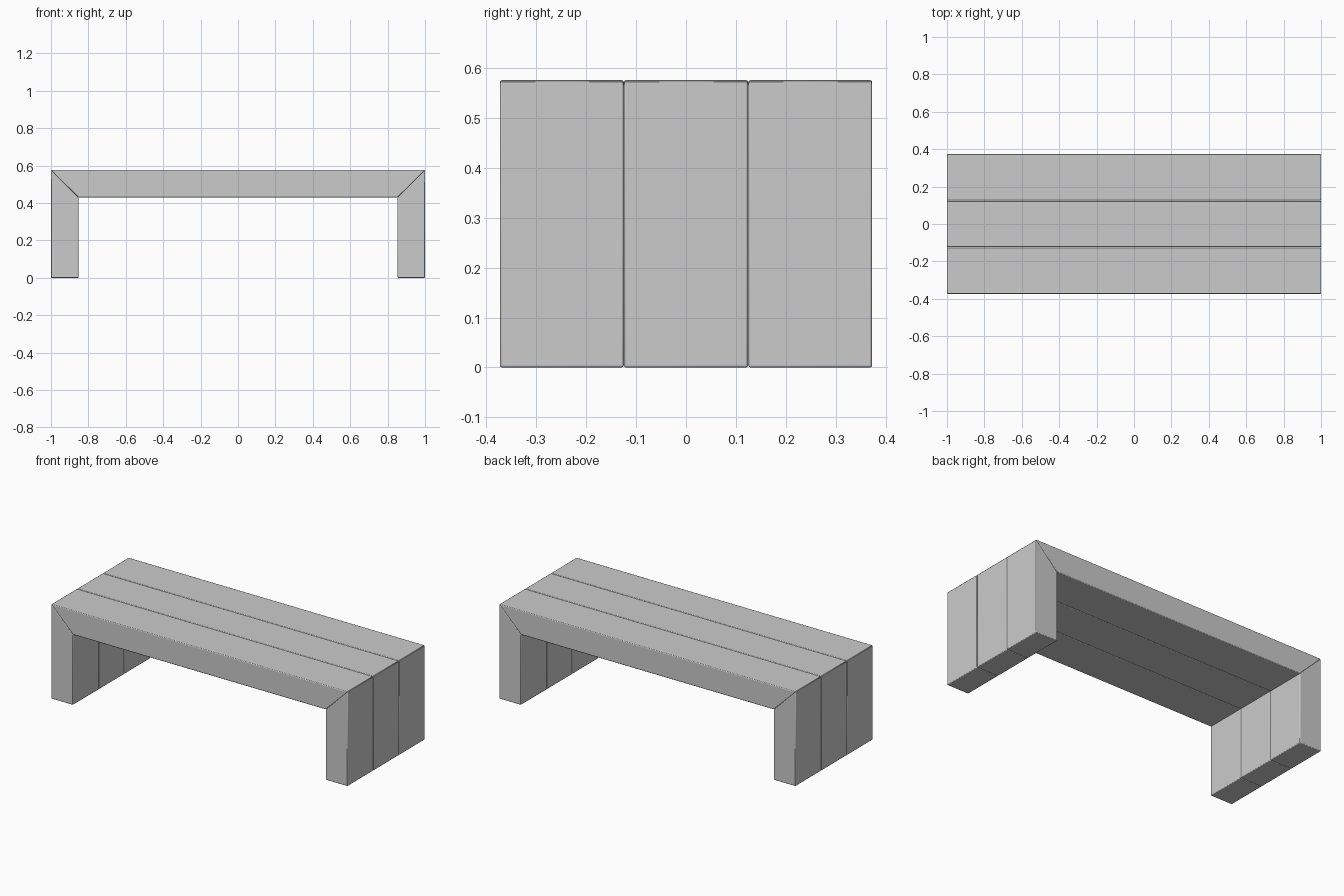
import bpy, bmesh, math

if "Cube" in bpy.data.objects:
    bpy.data.objects.remove(bpy.data.objects["Cube"])

H, T = 0.576, 0.147         # bench height, board thickness
PITCH, GAP = 0.249, 0.0005  # board spacing across the depth
BEVEL = 0.004


def board(name, profile, y):
    """Extrude an (x, z) outline along y and ease its edges."""
    half = PITCH / 2 - GAP / 2
    bm = bmesh.new()
    face = bm.faces.new([bm.verts.new((x, y - half, z)) for x, z in profile])
    ext = bmesh.ops.extrude_face_region(bm, geom=[face])
    verts = [v for v in ext["geom"] if isinstance(v, bmesh.types.BMVert)]
    bmesh.ops.translate(bm, verts=verts, vec=(0, 2 * half, 0))
    bmesh.ops.recalc_face_normals(bm, faces=bm.faces[:])
    mesh = bpy.data.meshes.new(name)
    bm.to_mesh(mesh)
    bm.free()
    obj = bpy.data.objects.new(name, mesh)
    bpy.context.collection.objects.link(obj)
    mod = obj.modifiers.new("eased_edges", "BEVEL")
    mod.width = BEVEL
    mod.segments = 2
    mod.limit_method = "ANGLE"
    mod.angle_limit = math.radians(30)
    bpy.ops.object.select_all(action="DESELECT")
    obj.select_set(True)
    bpy.context.view_layer.objects.active = obj
    bpy.ops.object.shade_smooth_by_angle(angle=math.radians(35))
    return obj


# Mitred outlines: seat board and the leg on each side
seat = [(-1, H), (-1 + T, H - T), (1 - T, H - T), (1, H)]
leg = [(1, 0), (1, H), (1 - T, H - T), (1 - T, 0)]

# Three rows of boards, front to back
for row, y in zip(("front", "middle", "back"), (-PITCH, 0, PITCH)):
    board(f"{row}_seat_board", seat, y)
    for side, s in (("left", -1), ("right", 1)):
        board(f"{row}_{side}_leg", [(s * x, z) for x, z in leg], y)
